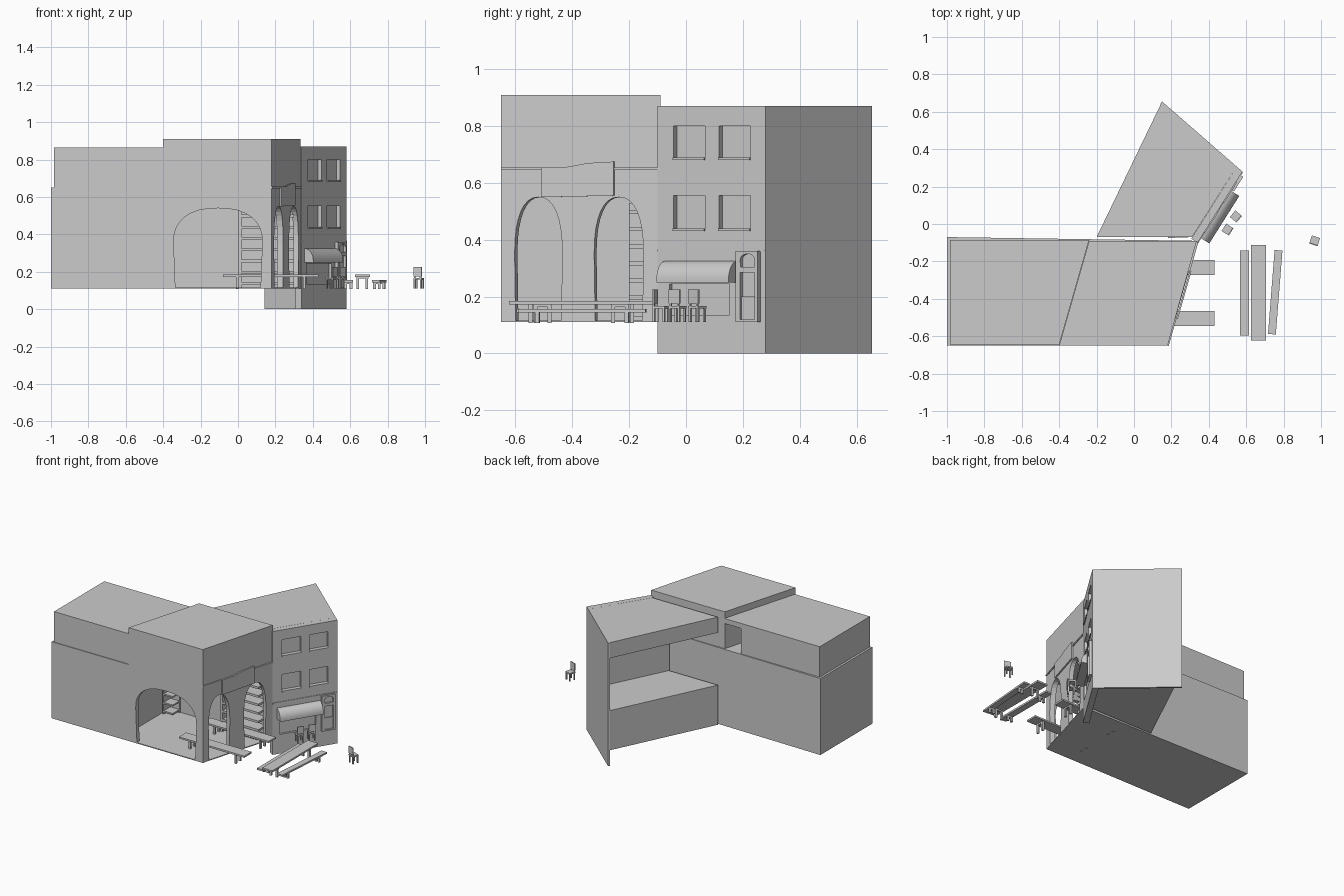
import bpy, bmesh
from math import pi, sin, cos, atan2, radians, hypot
from mathutils import Matrix, Vector

if "Cube" in bpy.data.objects:
    bpy.data.objects.remove(bpy.data.objects["Cube"])


def finish(name, bm):
    bmesh.ops.recalc_face_normals(bm, faces=bm.faces)
    me = bpy.data.meshes.new(name)
    bm.to_mesh(me)
    bm.free()
    ob = bpy.data.objects.new(name, me)
    bpy.context.collection.objects.link(ob)
    return ob


def frame(x, y, ang, z=0.0):
    return Matrix.Translation((x, y, z)) @ Matrix.Rotation(ang, 4, 'Z')


def extrude(name, pts, depth, M=Matrix()):
    """Polygon in local xy, extruded along local z."""
    bm = bmesh.new()
    a = [bm.verts.new(M @ Vector((x, y, 0))) for x, y in pts]
    b = [bm.verts.new(M @ Vector((x, y, depth))) for x, y in pts]
    bm.faces.new(a)
    bm.faces.new(b)
    n = len(pts)
    for i in range(n):
        j = (i + 1) % n
        bm.faces.new((a[i], a[j], b[j], b[i]))
    return finish(name, bm)


def prism(name, pts, z0, z1):
    return extrude(name, pts, z1 - z0, Matrix.Translation((0, 0, z0)))


def boxes(name, items, M=Matrix()):
    """Several boxes (u0,u1,v0,v1,z0,z1) as one object in a local frame."""
    bm = bmesh.new()
    for u0, u1, v0, v1, z0, z1 in items:
        S = Matrix.Diagonal((u1 - u0, v1 - v0, z1 - z0, 1))
        T = Matrix.Translation(((u0 + u1) / 2, (v0 + v1) / 2, (z0 + z1) / 2))
        bmesh.ops.create_cube(bm, size=1, matrix=M @ T @ S)
    return finish(name, bm)


def arch(name, M, c, hw, z0, spring, top, v0, v1):
    """Arched cutter running through a wall from v0 to v1."""
    pts = [(c - hw * 0.96, z0), (c + hw * 0.96, z0)]
    for i in range(17):
        t = pi * i / 16
        s = abs(cos(t)) ** 0.85 * (1 if cos(t) >= 0 else -1)
        pts.append((c + hw * s, spring + (top - spring) * sin(t) ** 0.85))
    R = M @ Matrix.Translation((0, v1, 0)) @ Matrix.Rotation(pi / 2, 4, 'X')
    return extrude(name, pts, v1 - v0, R)


def cut(ob, *cutters):
    bpy.context.view_layer.objects.active = ob
    for c in cutters:
        c.hide_render = True
        m = ob.modifiers.new("cut", 'BOOLEAN')
        m.operation, m.solver, m.object = 'DIFFERENCE', 'EXACT', c
        bpy.ops.object.modifier_apply(modifier=m.name)
        bpy.data.objects.remove(c)


G = 0.11                                            # street level
south = frame(0, -0.65, 0)                          # front wall of the arcade
east = frame(0.18, -0.65, atan2(0.56, 0.16))        # right wall of the arcade
fac = frame(0.34, -0.10, atan2(0.38, 0.24))         # shop facade
FL = hypot(0.38, 0.24)

# Arcade building: hollow ground storey with three arches
ground = prism("arcade_ground_storey",
               [(-1, -0.65), (0.18, -0.65), (0.34, -0.09), (-1, -0.07)], G, 0.65)
cut(ground,
    prism("room_cutter", [(-0.46, -0.62), (0.15, -0.62), (0.305, -0.115), (-0.46, -0.115)], 0.116, 0.60),
    arch("front_arch_cutter", south, -0.107, 0.237, 0.116, 0.36, 0.54, -0.05, 0.06),
    arch("side_arch_cutter_1", east, 0.136, 0.087, 0.116, 0.35, 0.55, -0.05, 0.06),
    arch("side_arch_cutter_2", east, 0.43, 0.09, 0.116, 0.35, 0.55, -0.05, 0.06))

# Upper storey: lower left wing with roof, taller right wing
prism("upper_left_wing", [(-0.985, -0.645), (-0.4, -0.645), (-0.37, -0.085), (-0.985, -0.085)], 0.65, 0.83)
prism("upper_left_roof", [(-0.985, -0.645), (-0.4, -0.645), (-0.24, -0.085), (-0.985, -0.085)], 0.83, 0.865)
prism("upper_right_wing", [(-0.4, -0.65), (0.18, -0.65), (0.335, -0.09), (-0.24, -0.09)], 0.65, 0.91)

# Sign board and cornice on the right wall
R = east @ Matrix.Translation((0, -0.003, 0)) @ Matrix.Rotation(pi / 2, 4, 'X')
extrude("blank_sign_board", [(0.15, 0.55), (0.415, 0.555), (0.415, 0.675), (0.32, 0.67), (0.25, 0.657), (0.15, 0.655)], 0.01, R)
boxes("side_cornice", [(0.0, 0.15, -0.006, 0.01, 0.645, 0.655),
                       (0.415, 0.582, -0.006, 0.01, 0.645, 0.655)], east)

# Shelves inside the arcade
sh = [(0.02, 0.30, -0.2, -0.115, 0.13 + 0.06 * i, 0.145 + 0.06 * i) for i in range(7)]
boxes("back_shelves", sh + [(0.0, 0.02, -0.2, -0.115, 0.116, 0.53)])
sh = [(-0.44, -0.37, -0.2, -0.12, 0.13 + 0.06 * i, 0.14 + 0.06 * i) for i in range(7)]
boxes("left_shelves", sh + [(-0.45, -0.44, -0.2, -0.12, 0.116, 0.53),
                            (-0.44, -0.37, -0.125, -0.115, 0.116, 0.53)])

# Shop building: low rear block, front rooms, overhanging roof, side wall
body = [(-0.2, -0.07), (0.31, -0.07), (0.545, 0.30), (0.15, 0.655)]
prism("shop_low_block", body, G, 0.39)
prism("shop_front_rooms", [(0.18, -0.075), (0.31, -0.07), (0.545, 0.30), (0.42, 0.41)], 0.39, 0.77)
prism("shop_roof", body, 0.76, 0.87)
side = frame(0.58, 0.28, atan2(0.375, -0.43))
boxes("shop_side_wall", [(0, 0.57, 0, 0.012, 0, 0.87)], side)

# Shop facade with recessed windows and shopfront
facade = boxes("shop_facade", [(0, FL, 0, 0.04, 0, 0.87)], fac)
wins = [(u0, u1, -0.02, 0.022, z0, z1) for u0, u1 in ((0.066, 0.198), (0.256, 0.386))
        for z0, z1 in ((0.44, 0.555), (0.69, 0.80))]
cut(facade, boxes("window_cutter", wins, fac),
    boxes("shopfront_cutter", [(0.05, 0.30, -0.02, 0.015, 0.135, 0.245)], fac))
boxes("window_sills", [(u0, u1, -0.006, 0.01, z0 - 0.01, z0) for u0, u1, _, _, z0, _ in wins], fac)
boxes("facade_band", [(0, FL, -0.004, 0.01, 0.358, 0.366)], fac)

# Door with an arched light
door = boxes("door_frame", [(0.335, 0.428, -0.018, 0.005, G, 0.36)], fac)
cut(door, arch("light_cutter", fac, 0.385, 0.03, 0.305, 0.325, 0.35, -0.03, -0.004),
    boxes("door_cutter", [(0.355, 0.415, -0.03, -0.004, 0.12, 0.285)], fac))
boxes("door_panel", [(0.355, 0.415, -0.01, -0.002, 0.12, 0.20)], fac)

# Barrel awning and posts
prof = [(0.002, 0.25), (-0.055, 0.25)]
prof += [(0.002 - 0.057 * cos(pi / 2 * i / 8), 0.26 + 0.065 * sin(pi / 2 * i / 8)) for i in range(9)]
perm = Matrix(((0, 0, 1, 0.03), (1, 0, 0, 0), (0, 1, 0, 0), (0, 0, 0, 1)))
aw = extrude("awning", prof, 0.30, fac @ perm)
bpy.ops.object.select_all(action='DESELECT')
aw.select_set(True)
bpy.context.view_layer.objects.active = aw
bpy.ops.object.shade_smooth_by_angle(angle=radians(35))


def table(name, x, y, ang, length, width, top, thick=0.012):
    """Plank top on four legs, centred at x, y."""
    l, w = length / 2, width / 2
    parts = [(-l, l, -w, w, top - thick, top)]
    for su in (-0.7, 0.7):
        for sv in (-0.6, 0.6):
            parts.append((su * l - 0.007, su * l + 0.007, sv * w - 0.007, sv * w + 0.007, G - 0.002, top - thick))
    parts += [(su * l - 0.006, su * l + 0.006, -w * 0.8, w * 0.8, top - thick - 0.01, top - thick) for su in (-0.7, 0.7)]
    boxes(name, parts, frame(x, y, ang))


table("street_table", 0.665, -0.368, pi / 2, 0.51, 0.08, 0.185)
table("street_bench_left", 0.59, -0.368, pi / 2, 0.455, 0.048, 0.156)
table("street_bench_right", 0.755, -0.365, radians(85.5), 0.45, 0.042, 0.156)
table("arcade_table_front", 0.175, -0.505, 0, 0.51, 0.08, 0.185)
table("arcade_table_back", 0.175, -0.232, 0, 0.51, 0.08, 0.185)


def chair(name, x, y, ang):
    s = 0.023
    parts = [(-s, s, -s, s, 0.158, 0.167), (-s, s, -s, -s + 0.006, 0.175, 0.225)]
    parts += [(a - 0.004, a + 0.004, b - 0.004, b + 0.004, G, 0.16) for a in (-0.018, 0.018) for b in (-0.018, 0.018)]
    parts += [(a - 0.004, a + 0.004, -s, -s + 0.006, 0.165, 0.18) for a in (-0.016, 0.016)]
    boxes(name, parts, frame(x, y, ang))


chair("lone_chair", 0.966, -0.09, radians(-18))
chair("awning_chair_left", 0.50, -0.03, radians(57))
chair("awning_chair_right", 0.545, 0.04, radians(50))
